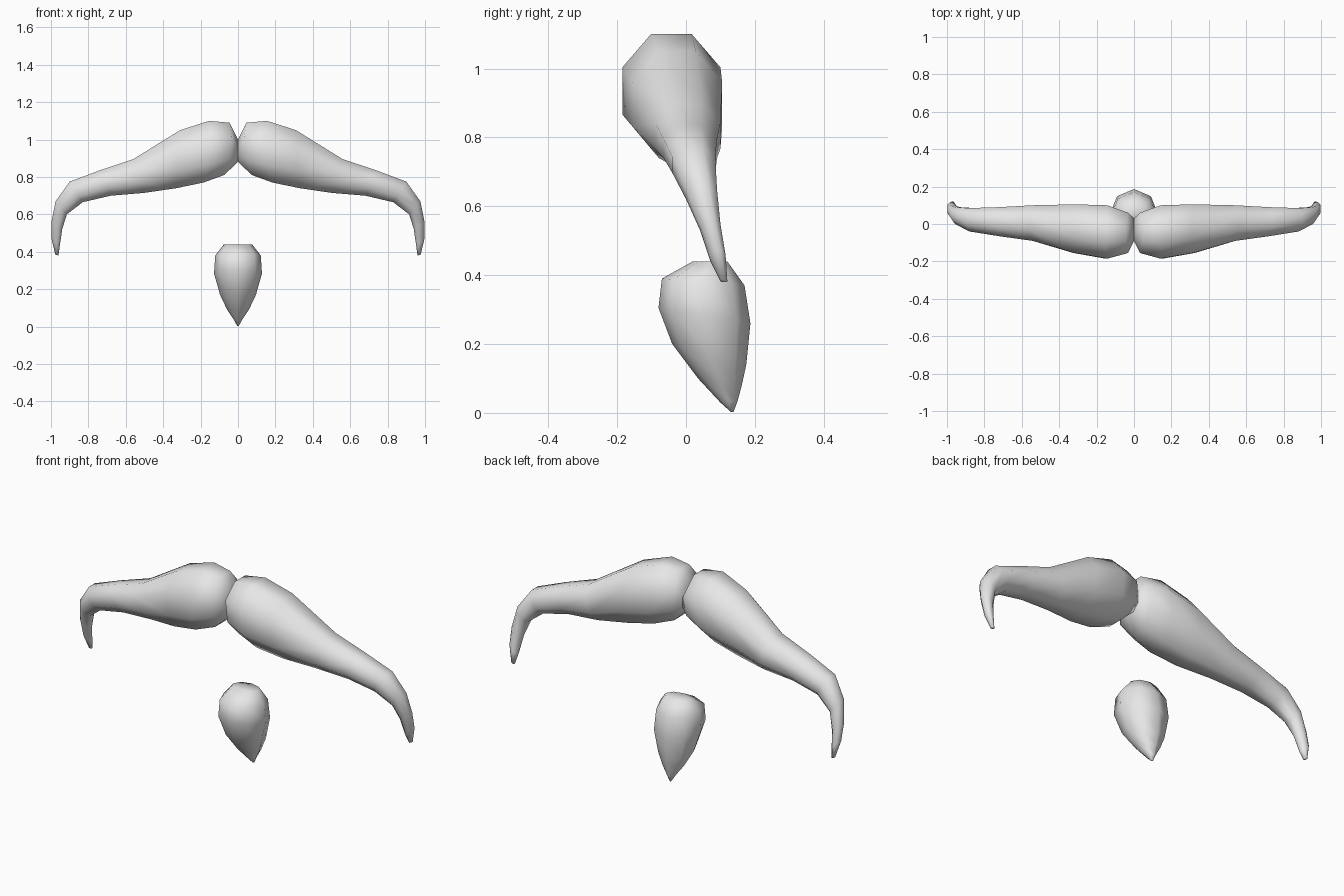
import bpy
import bmesh
import math
from mathutils import Vector

SIDES = 8

default_cube = bpy.data.objects.get("Cube")
if default_cube:
    bpy.data.objects.remove(default_cube, do_unlink=True)


def make_material(name, colour):
    material = bpy.data.materials.new(name)
    material.use_nodes = True
    material.diffuse_color = colour
    shader = material.node_tree.nodes["Principled BSDF"]
    shader.inputs["Base Color"].default_value = colour
    return material


def section(first, second, across, phase, pull=0.0):
    """Eight-sided ring between two opposite points, with a half width vector.
    Pull moves the sides of the ring along x, which makes it bowed."""
    first, second = Vector(first), Vector(second)
    centre = (first + second) / 2
    along = (first - second) / 2
    # Flat-sided rings are enlarged so that their flats reach the given points
    scale = 1 / math.cos(phase)
    ring = []
    for i in range(SIDES):
        angle = phase + math.tau * i / SIDES
        point = centre + scale * (along * math.cos(angle) + across * math.sin(angle))
        point.x += pull * abs(math.sin(angle))
        ring.append(point)
    return ring


def loft(name, rings, material):
    """Skin the rings in order and close both ends."""
    bm = bmesh.new()
    loops = [[bm.verts.new(point) for point in ring] for ring in rings]
    for lower, upper in zip(loops, loops[1:]):
        for i in range(SIDES):
            j = (i + 1) % SIDES
            bm.faces.new((lower[i], lower[j], upper[j], upper[i]))
    bm.faces.new(loops[0])
    bm.faces.new(loops[-1])
    bmesh.ops.recalc_face_normals(bm, faces=bm.faces)
    for face in bm.faces:
        face.smooth = True
    mesh = bpy.data.meshes.new(name)
    bm.to_mesh(mesh)
    bm.free()
    mesh.materials.append(material)
    part = bpy.data.objects.new(name, mesh)
    bpy.context.collection.objects.link(part)
    return part


hair = make_material("grey hair", (0.8, 0.8, 0.8, 1.0))

# Moustache half: top x, top z, bottom x, bottom z, front y, back y, pull
moustache_sections = [
    (0, 1.0, 0, 0.88, -0.09, 0.03, 0),
    (0.06, 1.09, 0.09, 0.81, -0.155, 0.06, -0.04),
    (0.17, 1.1, 0.2, 0.77, -0.185, 0.1, -0.04),
    (0.31, 1.05, 0.33, 0.74, -0.155, 0.105, 0),
    (0.56, 0.895, 0.5, 0.715, -0.09, 0.1, 0),
    (0.74, 0.835, 0.68, 0.7, -0.065, 0.09, 0),
    (0.9, 0.775, 0.83, 0.665, -0.04, 0.085, 0),
    (0.975, 0.67, 0.915, 0.6, 0, 0.09, 0),
    (0.997, 0.56, 0.94, 0.52, 0.04, 0.1, 0),
    (0.997, 0.47, 0.953, 0.43, 0.07, 0.115, 0),
    (0.977, 0.385, 0.96, 0.38, 0.1, 0.12, 0),
]
rings = []
for tx, tz, bx, bz, front, back, pull in moustache_sections:
    y = (front + back) / 2
    across = Vector((0, (back - front) / 2, 0))
    rings.append(section((tx, y, tz), (bx, y, bz), across, math.pi / SIDES, pull))
moustache = loft("moustache", rings, hair)

# The other half is a mirror image, touching at the middle
mirror = moustache.modifiers.new("other half", "MIRROR")
mirror.use_mirror_merge = False

# Chin tuft: front y, front z, back y, back z, half width
tuft_sections = [
    (0.02, 0.44, 0.12, 0.44, 0.075),
    (-0.07, 0.39, 0.17, 0.37, 0.122),
    (-0.08, 0.305, 0.187, 0.26, 0.128),
    (-0.04, 0.2, 0.175, 0.14, 0.096),
    (0.035, 0.1, 0.162, 0.08, 0.058),
    (0.1, 0.03, 0.15, 0.035, 0.02),
    (0.13, 0.003, 0.138, 0.003, 0.004),
]
rings = [
    section((0, fy, fz), (0, by, bz), Vector((half, 0, 0)), 0)
    for fy, fz, by, bz, half in tuft_sections
]
loft("chin_tuft", rings, hair)
